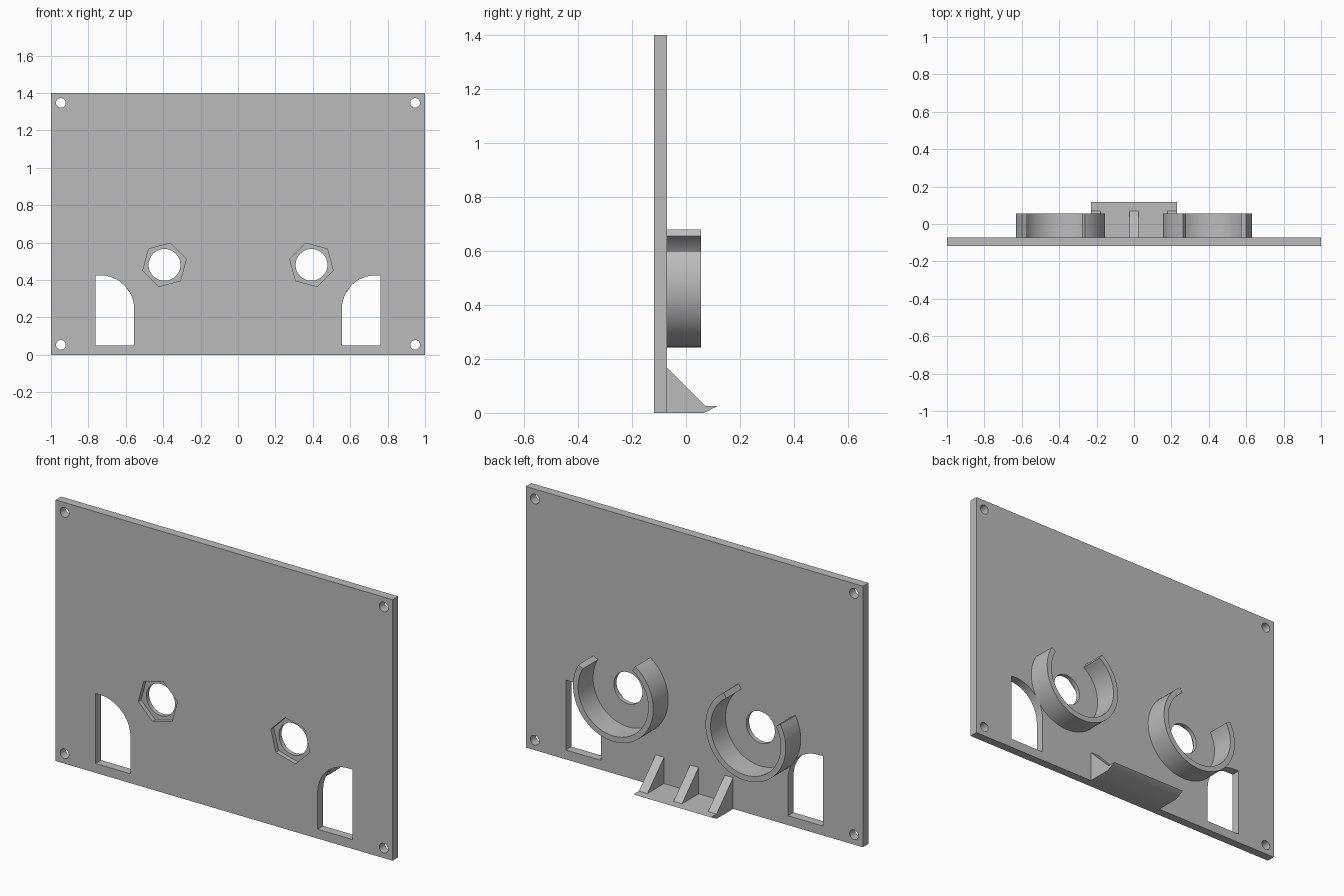
import bpy, bmesh
from math import cos, sin, radians
from mathutils import Vector

cube = bpy.data.objects.get("Cube")
if cube:
    bpy.data.objects.remove(cube, do_unlink=True)

FRONT, BACK = -0.118, -0.071      # faces of the panel
CUP_X, CUP_Z = 0.393, 0.481       # centre of each cup

grey = bpy.data.materials.new("plain grey")
grey.use_nodes = True
grey.diffuse_color = (0.5, 0.5, 0.5, 1)
grey.node_tree.nodes["Principled BSDF"].inputs["Base Color"].default_value = (0.5, 0.5, 0.5, 1)


def prism(name, points, start, end, axis="y"):
    """Extrude a flat outline along y (points are x, z) or x (points are y, z)."""
    bm = bmesh.new()
    place = (lambda u, v: (u, start, v)) if axis == "y" else (lambda u, v: (start, u, v))
    face = bm.faces.new([bm.verts.new(place(u, v)) for u, v in points])
    new = bmesh.ops.extrude_face_region(bm, geom=[face])["geom"]
    shift = Vector((0, end - start, 0)) if axis == "y" else Vector((end - start, 0, 0))
    bmesh.ops.translate(bm, vec=shift, verts=[g for g in new if isinstance(g, bmesh.types.BMVert)])
    bmesh.ops.recalc_face_normals(bm, faces=bm.faces)
    mesh = bpy.data.meshes.new(name)
    bm.to_mesh(mesh)
    bm.free()
    mesh.materials.append(grey)
    obj = bpy.data.objects.new(name, mesh)
    bpy.context.collection.objects.link(obj)
    return obj


def arc(cx, cz, r, a0, a1, steps):
    angles = [radians(a0 + (a1 - a0) * i / steps) for i in range(steps + 1)]
    return [(cx + r * cos(a), cz + r * sin(a)) for a in angles]


def ring(cx, cz, r, sides, turn=0):
    return arc(cx, cz, r, turn, turn + 360, sides)[:-1]


def activate(obj):
    bpy.ops.object.select_all(action="DESELECT")
    obj.select_set(True)
    bpy.context.view_layer.objects.active = obj


def smooth(obj):
    activate(obj)
    bpy.ops.object.shade_smooth_by_angle(angle=radians(30))


def cut(obj, points, start=FRONT - 0.05, end=BACK + 0.05):
    cutter = prism("cutter", points, start, end)
    cutter.hide_render = True
    mod = obj.modifiers.new("cut", "BOOLEAN")
    mod.operation, mod.solver, mod.object = "DIFFERENCE", "EXACT", cutter
    activate(obj)
    bpy.ops.object.modifier_apply(modifier=mod.name)
    bpy.data.objects.remove(cutter, do_unlink=True)


# Panel with screw holes, shaft holes, nut recesses and arched windows
panel = prism("panel", [(-1, 0), (1, 0), (1, 1.4), (-1, 1.4)], FRONT, BACK)
for side in (-1, 1):
    for z in (0.053, 1.347):
        cut(panel, ring(side * 0.947, z, 0.026, 32))
    cut(panel, ring(side * CUP_X, CUP_Z, 0.085, 48))
    cut(panel, ring(side * CUP_X, CUP_Z, 0.12, 6, -15 * side), end=FRONT + 0.024)
    window = [(0.763, 0.425), (0.763, 0.05), (0.555, 0.05)]
    window += arc(0.735, 0.245, 0.18, 180, 90, 16)
    cut(panel, [(side * x, z) for x, z in window])
smooth(panel)

# Open cups on the back, with a tilted gap at the top
for side, label in ((1, "left"), (-1, "right")):
    outline = arc(CUP_X, CUP_Z, 0.238, 123.3, 390, 60)
    outline += arc(CUP_X, CUP_Z, 0.208, 390, 123.3, 60)
    smooth(prism(label + "_cup", [(side * x, z) for x, z in outline], BACK, 0.056))

# Lip shelf with a sloped front edge
shelf = prism("shelf", [(BACK, 0), (0.068, 0), (0.117, 0.026), (BACK, 0.026)], -0.23, 0.23, "x")
smooth(shelf)

# Triangular ribs bracing the shelf
for label, x in (("right", -0.205), ("middle", 0), ("left", 0.205)):
    prism(label + "_rib", [(BACK, 0.026), (0.07, 0.026), (BACK, 0.167)],
          x - 0.025, x + 0.025, "x")
